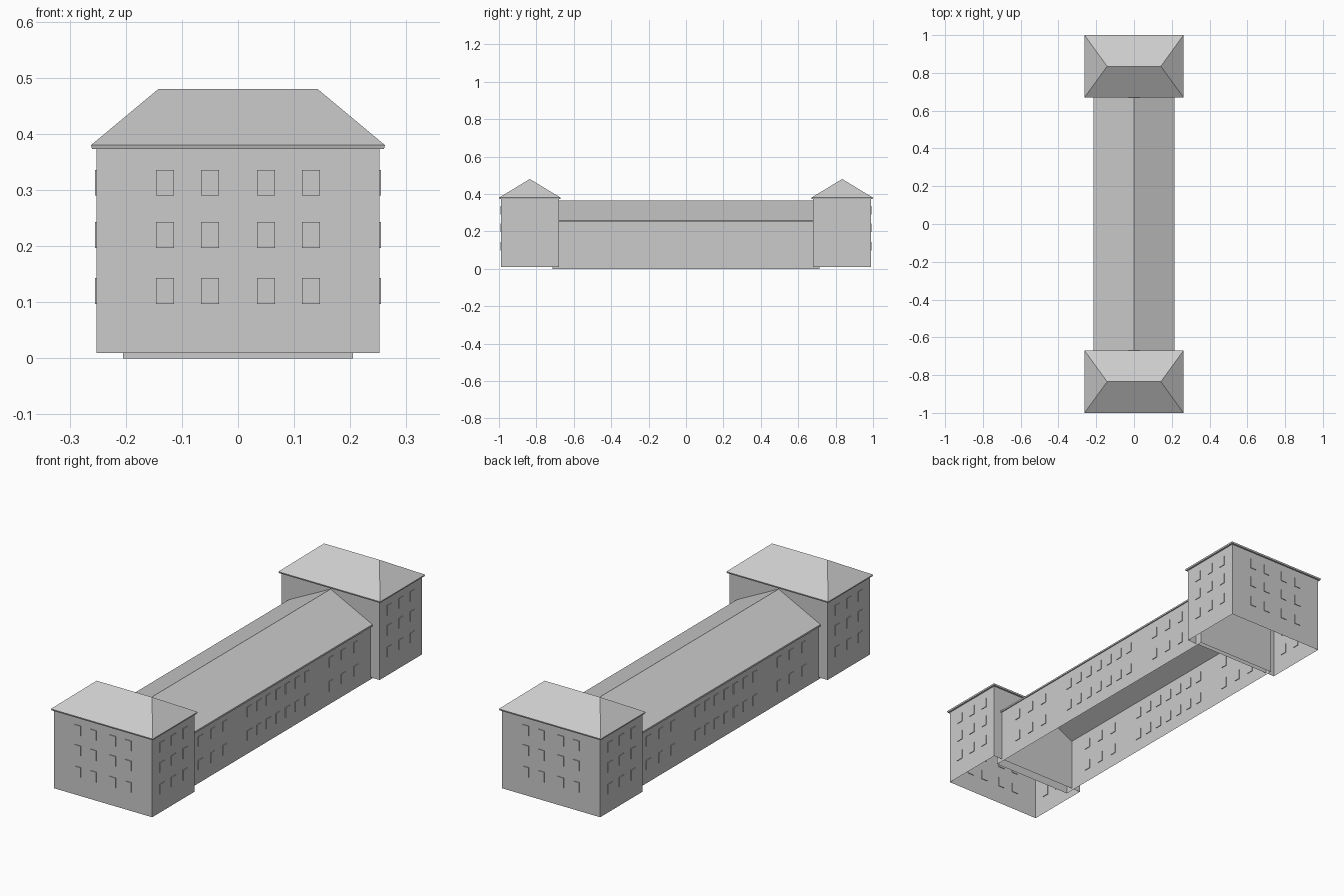
import bpy, bmesh

cube = bpy.data.objects.get("Cube")
if cube:
    bpy.data.objects.remove(cube)

stone = bpy.data.materials.new("pale_grey")
stone.use_nodes = True
GREY = (0.6, 0.6, 0.6, 1)
stone.diffuse_color = GREY
stone.node_tree.nodes["Principled BSDF"].inputs["Base Color"].default_value = GREY


def finish(name, bm):
    bmesh.ops.recalc_face_normals(bm, faces=bm.faces)
    mesh = bpy.data.meshes.new(name)
    bm.to_mesh(mesh)
    bm.free()
    mesh.materials.append(stone)
    obj = bpy.data.objects.new(name, mesh)
    bpy.context.collection.objects.link(obj)
    return obj


def extrude_y(name, profile, half, floor=True):
    """Extrude an x-z profile along y; floor=False leaves the closing side open."""
    bm = bmesh.new()
    a = [bm.verts.new((x, -half, z)) for x, z in profile]
    b = [bm.verts.new((x, half, z)) for x, z in profile]
    bm.faces.new(a)
    bm.faces.new(b)
    n = len(profile)
    for i in range(n if floor else n - 1):
        j = (i + 1) % n
        bm.faces.new((a[i], a[j], b[j], b[i]))
    return finish(name, bm)


def stack(name, y, layers, bottom):
    """Join rectangles (half x, half y, z) upwards; zero depth makes a ridge."""
    bm = bmesh.new()
    rings = [[bm.verts.new((sx * hx, y + sy * hy, z))
              for sx, sy in ((-1, -1), (1, -1), (1, 1), (-1, 1))]
             for hx, hy, z in layers]
    for low, high in zip(rings, rings[1:]):
        for i in range(4):
            j = (i + 1) % 4
            bm.faces.new((low[i], low[j], high[j], high[i]))
    if bottom:
        bm.faces.new(rings[0])
    bmesh.ops.remove_doubles(bm, verts=bm.verts, dist=0.0005)
    return finish(name, bm)


def windows(name, centres, size):
    """Thin plates, all of one size, in one object."""
    bm = bmesh.new()
    for c in centres:
        made = bmesh.ops.create_cube(bm, size=1)["verts"]
        bmesh.ops.scale(bm, vec=size, verts=made)
        bmesh.ops.translate(bm, vec=c, verts=made)
    return finish(name, bm)


# Long middle wing: open-bottomed gabled walls and a thin roof
W, EAVE = 0.205, 0.255
extrude_y("wing_walls", [(-W, 0), (-W, EAVE), (0, 0.358), (W, EAVE), (W, 0)],
          0.715, floor=False)
extrude_y("wing_roof", [(-0.215, 0.25), (-0.215, 0.258), (0, 0.365),
                        (0.215, 0.258), (0.215, 0.25), (0, 0.358)], 0.69)

columns = [0.07 * i for i in range(-3, 4)]
columns += [s * y for s in (-1, 1) for y in (0.39, 0.48, 0.57)]
for side, s in (("left", 1), ("right", -1)):
    windows("wing_windows_" + side,
            [(s * W, y, z) for y in columns for z in (0.085, 0.195)],
            (0.006, 0.032, 0.046))

# End pavilions: open-bottomed walls, hipped roofs and windows
HX, HY, MID = 0.252, 0.155, 0.835
ROWS = (0.12, 0.22, 0.313)
for end, s in (("front", -1), ("back", 1)):
    y = s * MID
    stack(end + "_pavilion_walls", y, [(HX, HY, 0.01), (HX, HY, 0.375)], False)
    stack(end + "_pavilion_roof", y,
          [(0.26, 0.163, 0.373), (0.262, 0.165, 0.38), (0.142, 0, 0.48)], True)
    windows(end + "_pavilion_side_windows",
            [(sx * HX, y + dy, z) for sx in (-1, 1)
             for dy in (-0.085, 0, 0.085) for z in ROWS],
            (0.006, 0.032, 0.046))
    windows(end + "_pavilion_end_windows",
            [(x, y + s * HY, z) for x in (-0.13, -0.05, 0.05, 0.13) for z in ROWS],
            (0.032, 0.006, 0.046))
